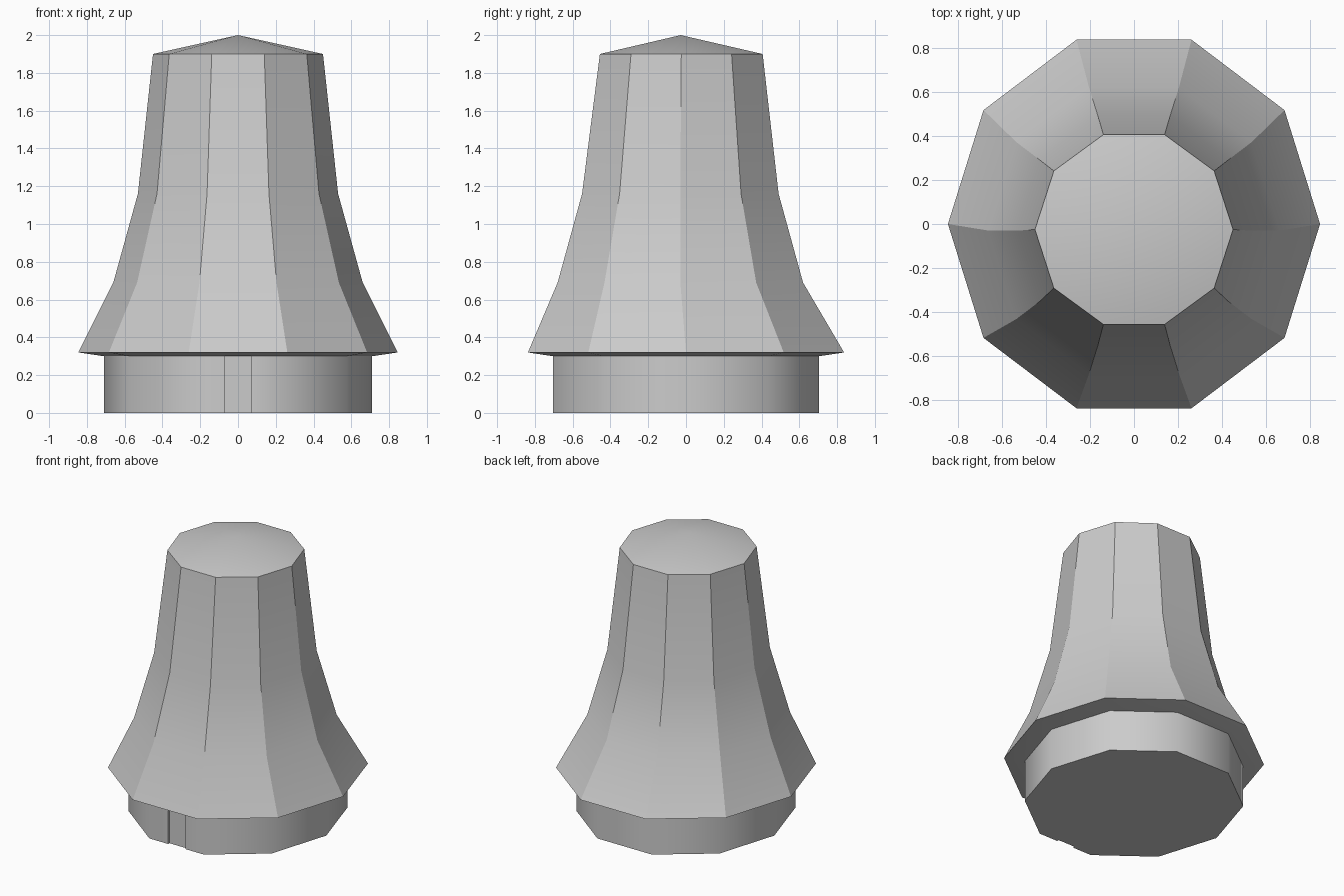
import bpy, bmesh
from math import cos, sin, pi, radians

if "Cube" in bpy.data.objects:
    bpy.data.objects.remove(bpy.data.objects["Cube"])

SIDES = 10


def ring(rx, ry, z, cy=0.0):
    return [(rx * cos(2 * pi * i / SIDES), cy + ry * sin(2 * pi * i / SIDES), z)
            for i in range(SIDES)]


def loft(name, rings, apex=None, cap_bottom=True, angle=30):
    bm = bmesh.new()
    loops = [[bm.verts.new(p) for p in r] for r in rings]
    n = len(loops[0])
    for a, b in zip(loops, loops[1:]):
        for i in range(n):
            j = (i + 1) % n
            bm.faces.new((a[i], a[j], b[j], b[i]))
    if cap_bottom:
        bm.faces.new(loops[0][::-1])
    if apex:
        tip = bm.verts.new(apex)
        for i in range(n):
            bm.faces.new((loops[-1][i], loops[-1][(i + 1) % n], tip))
    mesh = bpy.data.meshes.new(name)
    bm.to_mesh(mesh)
    bm.free()
    ob = bpy.data.objects.new(name, mesh)
    bpy.context.collection.objects.link(ob)
    bpy.ops.object.select_all(action='DESELECT')
    bpy.context.view_layer.objects.active = ob
    ob.select_set(True)
    bpy.ops.object.shade_smooth_by_angle(angle=radians(angle))
    return ob


# Flared body: sloped underside, rim, tapering sides and shallow pointed cap
loft("flared_body", [
    ring(0.71, 0.741, 0.30),
    ring(0.845, 0.88, 0.32),
    ring(0.66, 0.683, 0.69, -0.03),
    ring(0.53, 0.547, 1.16, -0.03),
    ring(0.45, 0.453, 1.90, -0.025),
], apex=(0, -0.028, 2.0))

# Base plinth: ten-sided outline with a shallow recess in the front face
outline = [(x, y) for x, y, _ in ring(0.71, 0.741, 0)]
front = outline[7][1]
outline[8:8] = [(-0.07, front), (-0.07, front + 0.015),
                (0.07, front + 0.015), (0.07, front)]
loft("base_plinth", [[(x, y, z) for x, y in outline] for z in (0.0, 0.302)], angle=40)
